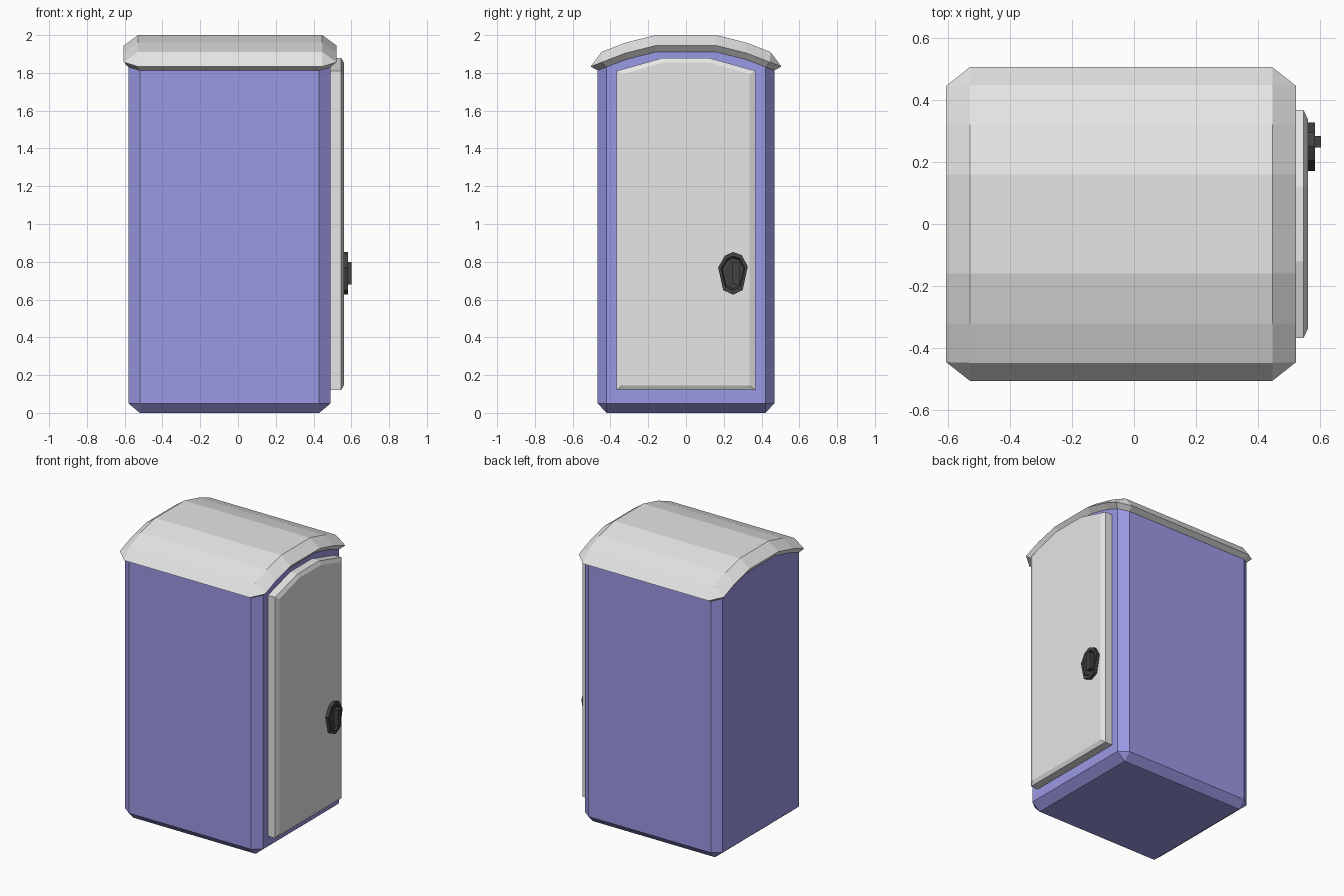
import bpy
import bmesh
from mathutils import Vector

default = bpy.data.objects.get("Cube")
if default:
    bpy.data.objects.remove(default, do_unlink=True)


def make_material(name, color):
    mat = bpy.data.materials.new(name)
    mat.use_nodes = True
    mat.diffuse_color = (*color, 1)
    mat.node_tree.nodes["Principled BSDF"].inputs["Base Color"].default_value = (*color, 1)
    return mat


purple = make_material("soft purple", (0.33, 0.32, 0.79))
grey = make_material("light grey", (0.79, 0.79, 0.79))
dark = make_material("charcoal", (0.055, 0.055, 0.055))


def finish(name, bm, mat):
    bmesh.ops.remove_doubles(bm, verts=bm.verts, dist=0.0005)
    bmesh.ops.recalc_face_normals(bm, faces=bm.faces)
    mesh = bpy.data.meshes.new(name)
    bm.to_mesh(mesh)
    bm.free()
    mesh.materials.append(mat)
    obj = bpy.data.objects.new(name, mesh)
    bpy.context.collection.objects.link(obj)
    return obj


def arch(y):
    # Height of the arched roof across the depth
    y = abs(y)
    return 2.0 - 0.25 * max(0, y - 0.16) - 0.135 * max(0, y - 0.32)


def outline(x0, x1, yo, cx, cy, height):
    # Chamfered rectangle with extra points where the arch bends
    yi = yo - cy
    ys = [-yi, -0.32, -0.16, 0.16, 0.32, yi]
    pts = [(x1, y) for y in ys] + [(x1 - cx, yo), (x0 + cx, yo)]
    pts += [(x0, y) for y in reversed(ys)] + [(x0 + cx, -yo), (x1 - cx, -yo)]
    return [Vector((x, y, height(y))) for x, y in pts]


def add_ring(bm, pts):
    return [bm.verts.new(p) for p in pts]


def bridge(bm, a, b):
    for i in range(len(a)):
        j = (i + 1) % len(a)
        bm.faces.new((a[i], a[j], b[j], b[i]))


def loft(bm, rings):
    loops = [add_ring(bm, r) for r in rings]
    for a, b in zip(loops, loops[1:]):
        bridge(bm, a, b)
    return loops


# Body with chamfered corners and base, rising to meet the roof
bm = bmesh.new()
loops = loft(bm, [
    outline(-0.52, 0.43, 0.42, 0, 0, lambda y: 0.0),
    outline(-0.58, 0.49, 0.468, 0.06, 0.046, lambda y: 0.05),
    outline(-0.58, 0.49, 0.468, 0.06, 0.046, lambda y: arch(y) - 0.09),
])
bm.faces.new(loops[0])
finish("body", bm, purple)

# Arched roof with bevelled overhanging rim
bm = bmesh.new()
loops = loft(bm, [
    outline(-0.58, 0.49, 0.468, 0.06, 0.046, lambda y: arch(y) - 0.09),
    outline(-0.605, 0.522, 0.505, 0.076, 0.06, lambda y: arch(y) - 0.055),
    outline(-0.529, 0.446, 0.447, 0, 0, arch),
])
top = loops[-1]
for i in range(5):
    bm.faces.new((top[i], top[i + 1], top[12 - i], top[13 - i]))
finish("roof", bm, grey)


def side_plate(name, mat, layers):
    # Stack of (x, yz points) outlines facing +x, capped at the front
    bm = bmesh.new()
    loops = loft(bm, [[Vector((x, y, z)) for y, z in pts] for x, pts in layers])
    bm.faces.new(loops[0])
    bm.faces.new(loops[-1])
    return finish(name, bm, mat)


def door_shape(w, low, side, peak):
    half = [(w, low), (w, side), (0.12, peak)]
    return half + [(-y, z) for y, z in reversed(half)]


# Door with bevelled edge
outer = door_shape(0.368, 0.12, 1.81, 1.88)
inner = door_shape(0.337, 0.145, 1.793, 1.855)
side_plate("door", grey, [(0.488, outer), (0.546, outer), (0.56, inner)])

# Tapered latch plate with a shallow recess
latch = [(0.206, 0.832), (0.249, 0.852), (0.295, 0.835), (0.327, 0.775),
         (0.3, 0.65), (0.249, 0.626), (0.197, 0.65), (0.17, 0.77)]


def shrink(pts, s):
    return [(0.249 + (y - 0.249) * s, 0.74 + (z - 0.74) * s) for y, z in pts]


side_plate("latch_plate", dark, [
    (0.555, latch), (0.583, latch), (0.583, shrink(latch, 0.8)), (0.572, shrink(latch, 0.72))])

# Upright grip bar
bar = [(0.247, 0.68), (0.284, 0.68), (0.284, 0.8), (0.247, 0.8)]
side_plate("latch_bar", dark, [(0.565, bar), (0.602, bar)])
